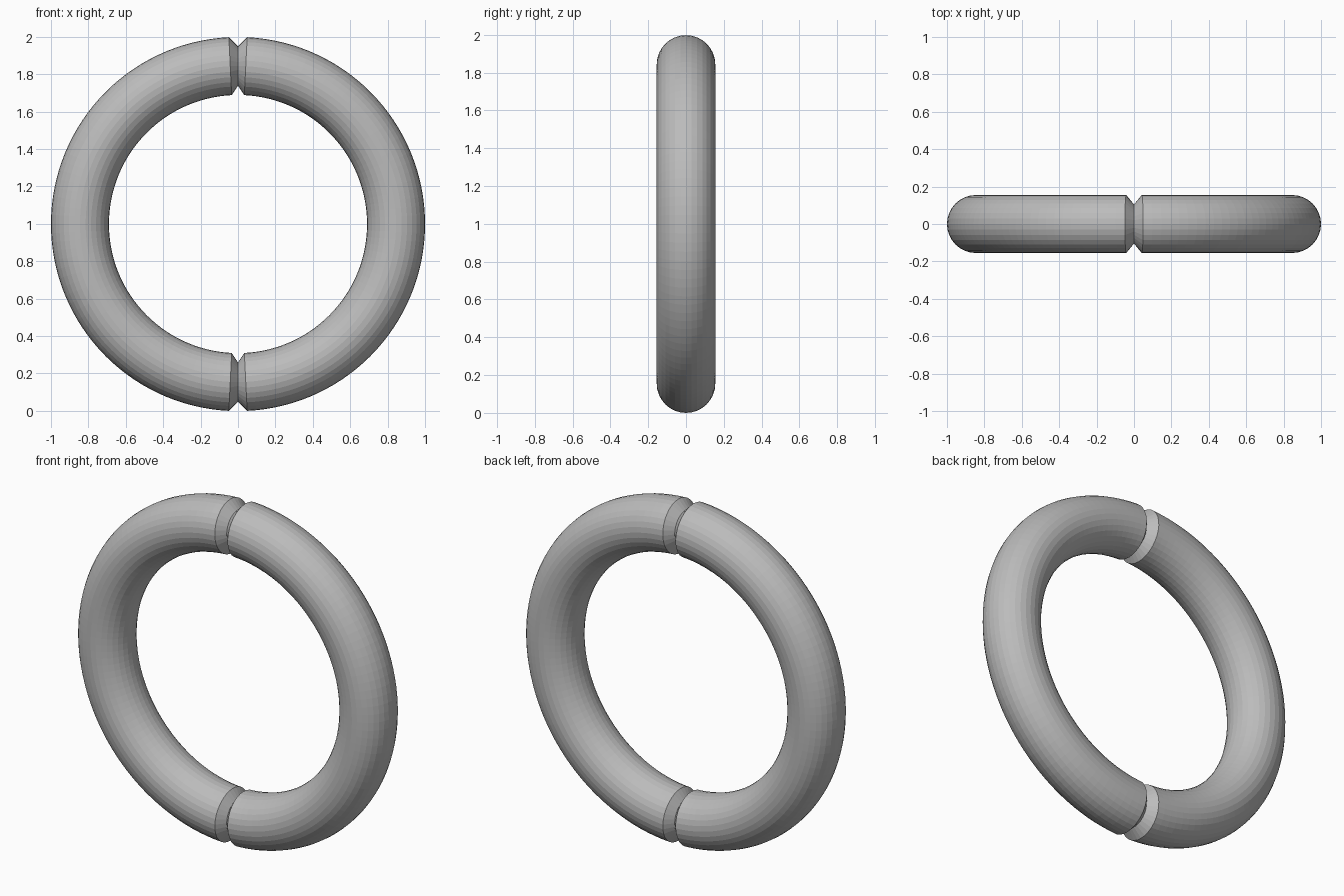
import bpy
from math import pi, cos, sin

default = bpy.data.objects.get("Cube")
if default:
    bpy.data.objects.remove(default, do_unlink=True)

SEGMENTS, SIDES = 128, 32
MAJOR, MINOR, GROOVE = 0.845, 0.155, 0.105

# Plain grey material
grey = bpy.data.materials.new("grey")
grey.use_nodes = True
colour = (0.5, 0.5, 0.5, 1)
grey.diffuse_color = colour
grey.node_tree.nodes["Principled BSDF"].inputs["Base Color"].default_value = colour

# Ring standing upright, hole facing front and back
bpy.ops.mesh.primitive_torus_add(
    major_segments=SEGMENTS, minor_segments=SIDES,
    major_radius=MAJOR, minor_radius=MINOR)
ring = bpy.context.object
ring.name = "split_ring"
mesh = ring.data
for v in mesh.vertices:
    x, y, z = v.co
    v.co = (x, -z, y)

# V grooves: pinch the cross-section at the very top and bottom
for v in mesh.vertices:
    if abs(v.co.x) < 0.001:
        middle = MAJOR if v.co.z > 0 else -MAJOR
        v.co.y *= GROOVE / MINOR
        v.co.z = middle + (v.co.z - middle) * GROOVE / MINOR

# Stand the ring on the ground, with flat facets
ground = min(v.co.z for v in mesh.vertices)
for v in mesh.vertices:
    v.co.z -= ground
for p in mesh.polygons:
    p.use_smooth = False
mesh.materials.clear()
mesh.materials.append(grey)
ring.location = (0, 0, 0)
ring.rotation_euler = (0, 0, 0)
mesh.update()
